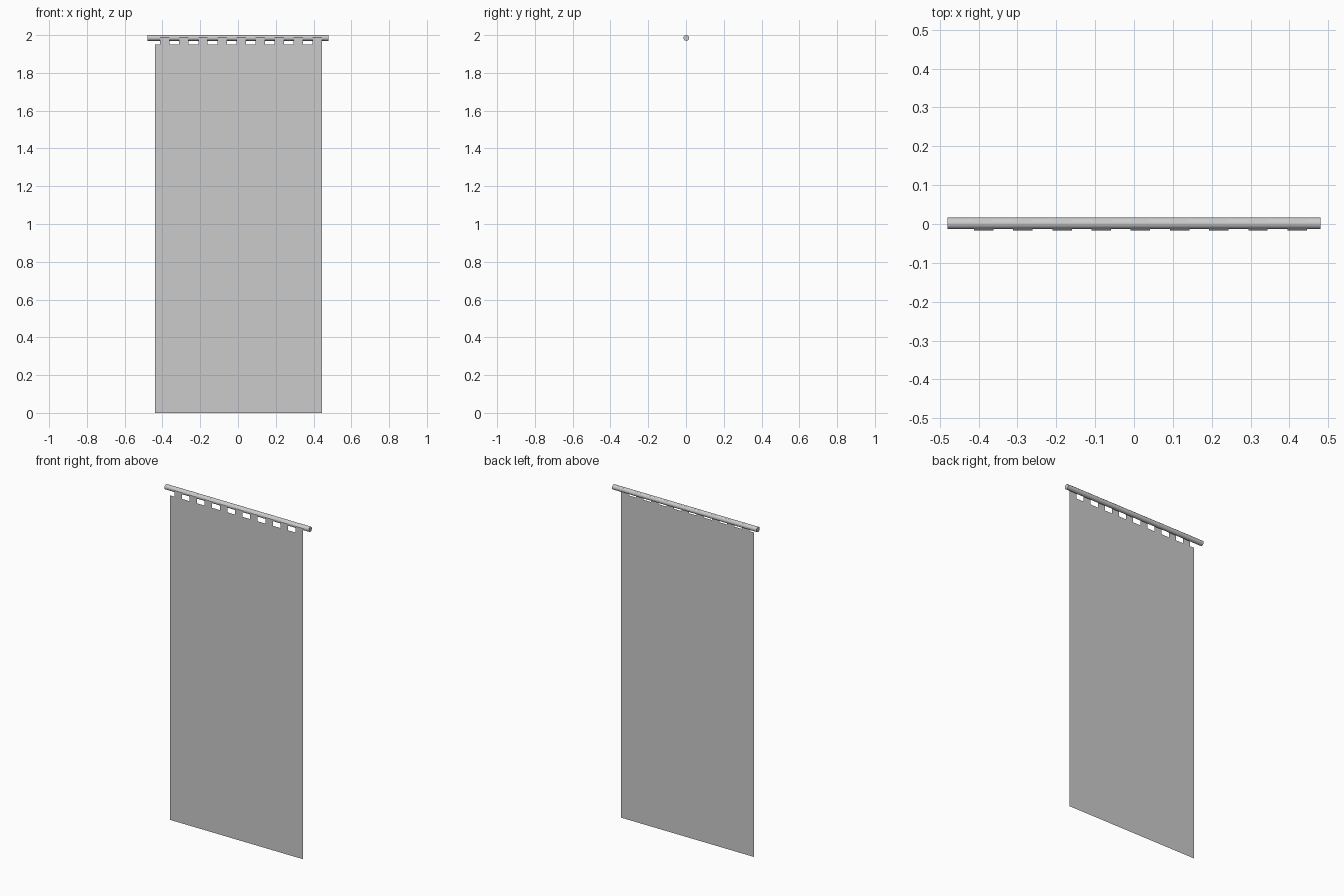
import bpy, bmesh, math

if "Cube" in bpy.data.objects:
    bpy.data.objects.remove(bpy.data.objects["Cube"])

ROD_Y, ROD_Z, ROD_R = 0.0015, 1.985, 0.015
CLOTH_Y, CLOTH_TOP = -0.0165, 1.95


def strip(name, x0, x1, path):
    """Zero-thickness sheet: a (y, z) path swept from x0 to x1."""
    bm = bmesh.new()
    rows = [[bm.verts.new((x, y, z)) for x in (x0, x1)] for y, z in path]
    for a, b in zip(rows, rows[1:]):
        bm.faces.new((a[0], a[1], b[1], b[0]))
    me = bpy.data.meshes.new(name)
    bm.to_mesh(me)
    bm.free()
    ob = bpy.data.objects.new(name, me)
    bpy.context.collection.objects.link(ob)
    return ob


# Hanging rod
bpy.ops.mesh.primitive_cylinder_add(vertices=32, radius=ROD_R, depth=0.96,
                                    location=(0, ROD_Y, ROD_Z),
                                    rotation=(0, math.pi / 2, 0))
bpy.context.object.name = "rod"
bpy.ops.object.shade_smooth_by_angle(angle=math.radians(40))

# Flat cloth panel
strip("cloth_panel", -0.44, 0.445, [(CLOTH_Y, 0), (CLOTH_Y, CLOTH_TOP)])

# Tabs folded over the rod
tab_path = [(CLOTH_Y, CLOTH_TOP), (CLOTH_Y, 1.987),
            (-0.005, 1.9985), (0.009, 1.9985)]
for i in range(9):
    x = -0.412 + 0.1009 * i
    strip(f"tab_{i + 1}", x, x + 0.05, tab_path)
